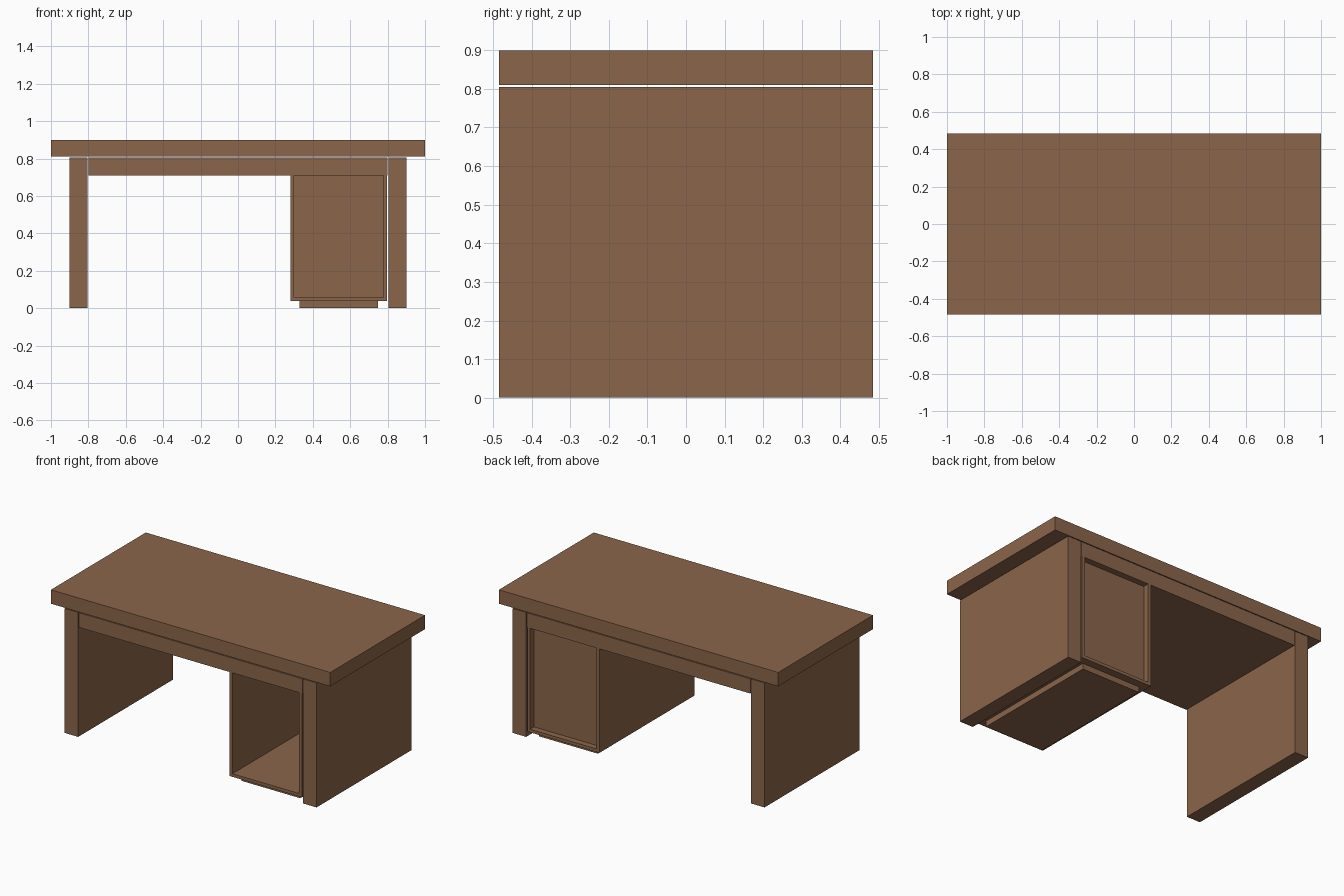
import bpy

if "Cube" in bpy.data.objects:
    bpy.data.objects.remove(bpy.data.objects["Cube"])

wood = bpy.data.materials.new("brown_wood")
wood.diffuse_color = (0.26, 0.132, 0.069, 1)
wood.use_nodes = True
wood.node_tree.nodes["Principled BSDF"].inputs["Base Color"].default_value = wood.diffuse_color


def box(name, x, y, z):
    """Axis-aligned box from (min, max) ranges."""
    bpy.ops.mesh.primitive_cube_add(size=1)
    ob = bpy.context.object
    ob.name = ob.data.name = name
    for v in ob.data.vertices:
        v.co = [r[0] if c < 0 else r[1] for c, r in zip(v.co, (x, y, z))]
    ob.data.materials.append(wood)
    return ob


D = 0.485                      # half depth of the desk
FULL = (-D, D)

# Desk top, with a thin shadow gap beneath it
box("desk_top", (-1, 1), FULL, (0.81, 0.90))

# Slab legs at both ends
for side, x in (("left", (-0.902, -0.805)), ("right", (0.805, 0.902))):
    box(side + "_leg", x, FULL, (0, 0.805))

# Thick slab between the legs
box("under_slab", (-0.8, 0.8), FULL, (0.71, 0.805))

# Cabinet: open front, side boards, floor and recessed back panel
L, R, T = 0.28, 0.797, 0.02
Z0, Z1 = 0.037, 0.71
box("cabinet_left_side", (L, L + T), FULL, (Z0, Z1))
box("cabinet_right_side", (R - T, R), FULL, (Z0, Z1))
box("cabinet_floor", (L + T, R - T), FULL, (Z0, Z0 + T))
box("cabinet_back", (L + T, R - T), (D - 0.06, D - 0.04), (Z0 + T, Z1))

# Plinth set in from the cabinet edges
box("cabinet_plinth", (L + 0.048, R - 0.048), (-D + 0.05, D - 0.05), (0, Z0))
